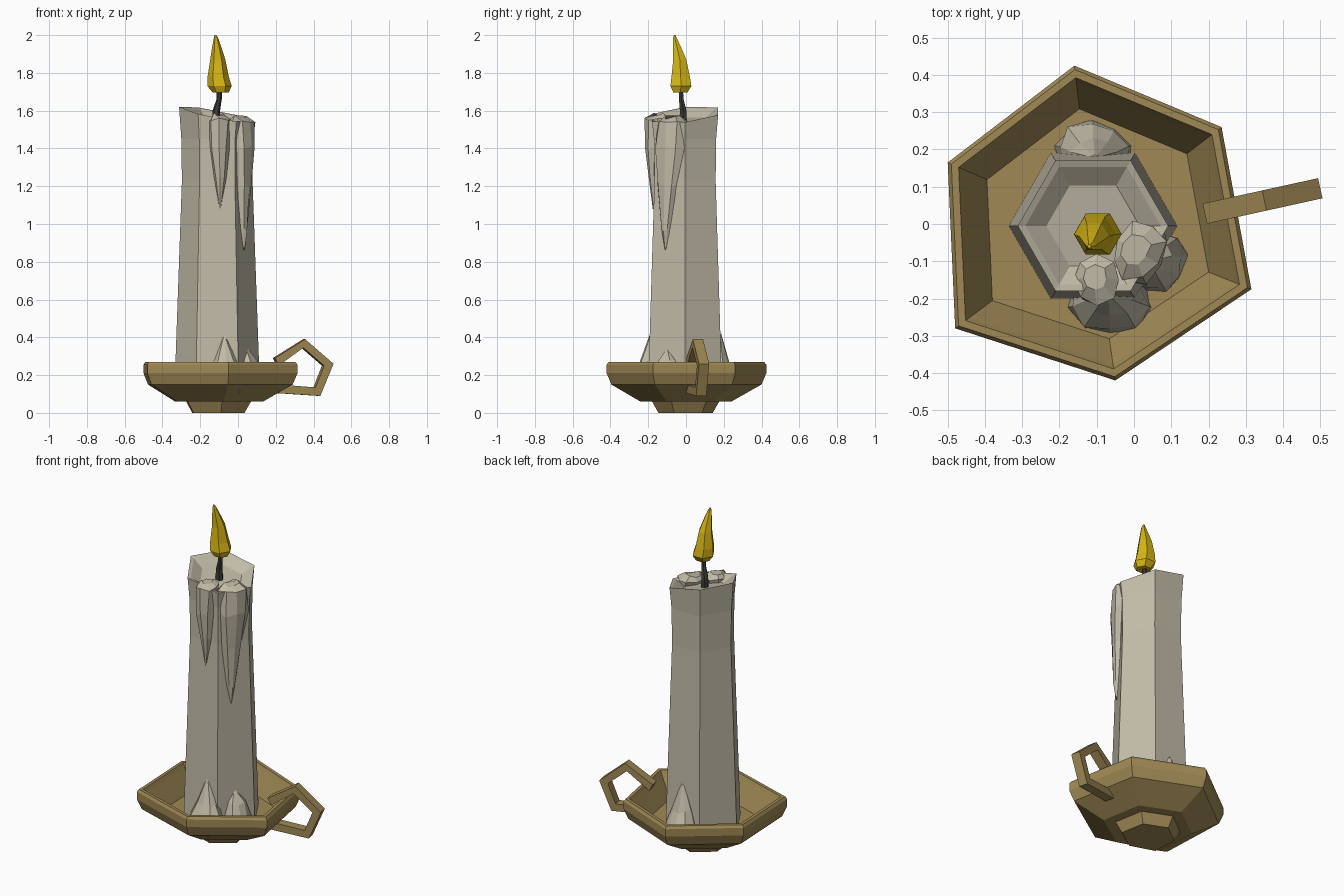
import bpy, bmesh, math, random
from mathutils import Vector

random.seed(4)
cube = bpy.data.objects.get("Cube")
if cube:
    bpy.data.objects.remove(cube, do_unlink=True)


def material(name, rgb):
    m = bpy.data.materials.new(name)
    m.use_nodes = True
    col = (*rgb, 1.0)
    m.diffuse_color = col
    bsdf = next(n for n in m.node_tree.nodes if n.type == 'BSDF_PRINCIPLED')
    bsdf.inputs["Base Color"].default_value = col
    bsdf.inputs["Roughness"].default_value = 0.8
    return m


BRASS = material("aged_brass", (0.35, 0.25, 0.09))
WAX = material("pale_wax", (0.54, 0.50, 0.39))
CHAR = material("charred_wick", (0.045, 0.045, 0.04))
FLAME = material("flame_yellow", (0.68, 0.47, 0.008))


def loft(name, rings, mat):
    """Skin a list of equal-sized point rings and cap both ends."""
    bm = bmesh.new()
    loops = [[bm.verts.new(p) for p in ring] for ring in rings]
    n = len(loops[0])
    for a, b in zip(loops, loops[1:]):
        for i in range(n):
            j = (i + 1) % n
            bm.faces.new((a[i], a[j], b[j], b[i]))
    bm.faces.new(loops[0][::-1])
    bm.faces.new(loops[-1])
    bmesh.ops.recalc_face_normals(bm, faces=bm.faces)
    mesh = bpy.data.meshes.new(name)
    bm.to_mesh(mesh)
    bm.free()
    mesh.materials.append(mat)
    obj = bpy.data.objects.new(name, mesh)
    bpy.context.collection.objects.link(obj)
    return obj


def hexagon(x, y, z, r):
    return [Vector((x + r * math.cos(i * math.pi / 3),
                    y + r * math.sin(i * math.pi / 3), z)) for i in range(6)]


# Dish: uneven six-sided outline scaled along a profile of (scale, height)
CX, CY = -0.11, -0.005
outline = [(-0.16, 0.425), (-0.5, 0.165), (-0.48, -0.28),
           (-0.05, -0.42), (0.315, -0.175), (0.235, 0.26)]
profile = [(0.34, 0), (0.42, 0.06), (0.57, 0.06), (0.94, 0.15), (1, 0.21),
           (1, 0.255), (0.975, 0.27), (0.925, 0.27), (0.9, 0.25), (0.73, 0.13)]
loft("dish", [[(CX + (x - CX) * s, CY + (y - CY) * s, z) for x, y in outline]
              for s, z in profile], BRASS)

# Handle: open five-sided loop given as (outer x, outer z, inner x, inner z)
bends = [(0.19, 0.29, 0.21, 0.25), (0.35, 0.39, 0.34, 0.345),
         (0.5, 0.26, 0.45, 0.25), (0.43, 0.09, 0.405, 0.135),
         (0.2, 0.105, 0.21, 0.15)]


def handle_point(x, z, side):
    return (x - side * 0.006, 0.03 + (x - 0.2) * 0.22 + side * 0.027, z)


loft("handle", [[handle_point(ox, oz, -1), handle_point(ox, oz, 1),
                 handle_point(ix, iz, 1), handle_point(ix, iz, -1)]
                for ox, oz, ix, iz in bends], BRASS)


# Candle: waisted hexagonal column with a slanted, hollowed top
def slanted(r, drop):
    ring = hexagon(CX, CY, 0, r)
    for p in ring:
        p.z = 1.58 - drop - 0.2 * (p.x - CX) + 0.1 * p.y
    return ring


candle = [hexagon(CX, CY, z, r) for z, r in
          [(0.12, 0.226), (0.3, 0.22), (1.23, 0.187), (1.45, 0.19)]]
candle += [slanted(0.202, 0), slanted(0.182, 0.005), slanted(0.125, 0.04)]
loft("candle", candle, WAX)


# Wax runs: lumpy lofts against a candle side, rows of
# (height, distance out, sideways shift, half width, depth)
def wax_run(name, degrees, rows, sides=8, rough=0.15):
    a = math.radians(degrees)
    out = Vector((math.cos(a), math.sin(a), 0))
    side = Vector((-math.sin(a), math.cos(a), 0))
    rings = []
    for z, dist, shift, width, depth in rows:
        ring = []
        for i in range(sides):
            t = 2 * math.pi * i / sides
            k = 1 + random.uniform(-rough, rough * 0.6)
            ring.append(Vector((CX, CY, z + random.uniform(-0.01, 0.01)))
                        + out * (dist + depth * k * math.cos(t))
                        + side * (shift + width * k * math.sin(t)))
        rings.append(ring)
    loft(name, rings, WAX)


wax_run("short_drip", -90, [
    (1.58, 0.14, 0.005, 0.035, 0.035), (1.555, 0.145, 0.01, 0.064, 0.066),
    (1.4, 0.165, 0.01, 0.052, 0.044), (1.25, 0.163, 0.015, 0.035, 0.035),
    (1.085, 0.16, 0.015, 0.006, 0.01)])
wax_run("long_drip", -30, [
    (1.565, 0.13, 0, 0.045, 0.04), (1.545, 0.14, 0, 0.085, 0.072),
    (1.4, 0.165, 0, 0.088, 0.05), (1.2, 0.165, -0.01, 0.058, 0.042),
    (0.97, 0.165, -0.02, 0.028, 0.03), (0.87, 0.168, -0.02, 0.006, 0.01)])

# Hardened wax heaped at the foot of the candle
heaps = [("front_wax_heap", -90, 0.045, 0.108, 0.1, 0.41),
         ("side_wax_heap", -30, 0.0, 0.085, 0.075, 0.34),
         ("back_wax_heap", 90, 0.0, 0.105, 0.09, 0.43)]
for name, angle, shift, width, depth, top in heaps:
    wax_run(name, angle, [
        (0.12, 0.2, shift, width, depth),
        (0.19, 0.2, shift, width * 0.95, depth * 0.9),
        (0.27, 0.19, shift, width * 0.62, depth * 0.55),
        (top - 0.01, 0.183, shift - 0.005, 0.01, 0.008)], 9)

# Wick
loft("wick", [hexagon(*p) for p in [
    (-0.115, -0.015, 1.53, 0.023), (-0.115, -0.015, 1.6, 0.02),
    (-0.1, -0.025, 1.66, 0.014), (-0.098, -0.028, 1.73, 0.013)]], CHAR)

# Flame: teardrop with a wavering tip
loft("flame", [hexagon(*p) for p in [
    (-0.092, -0.03, 1.695, 0.042), (-0.097, -0.027, 1.73, 0.064),
    (-0.105, -0.028, 1.78, 0.056), (-0.107, -0.033, 1.87, 0.04),
    (-0.112, -0.046, 1.93, 0.026), (-0.116, -0.058, 1.98, 0.013),
    (-0.12, -0.06, 2.0, 0.005)]], FLAME)
